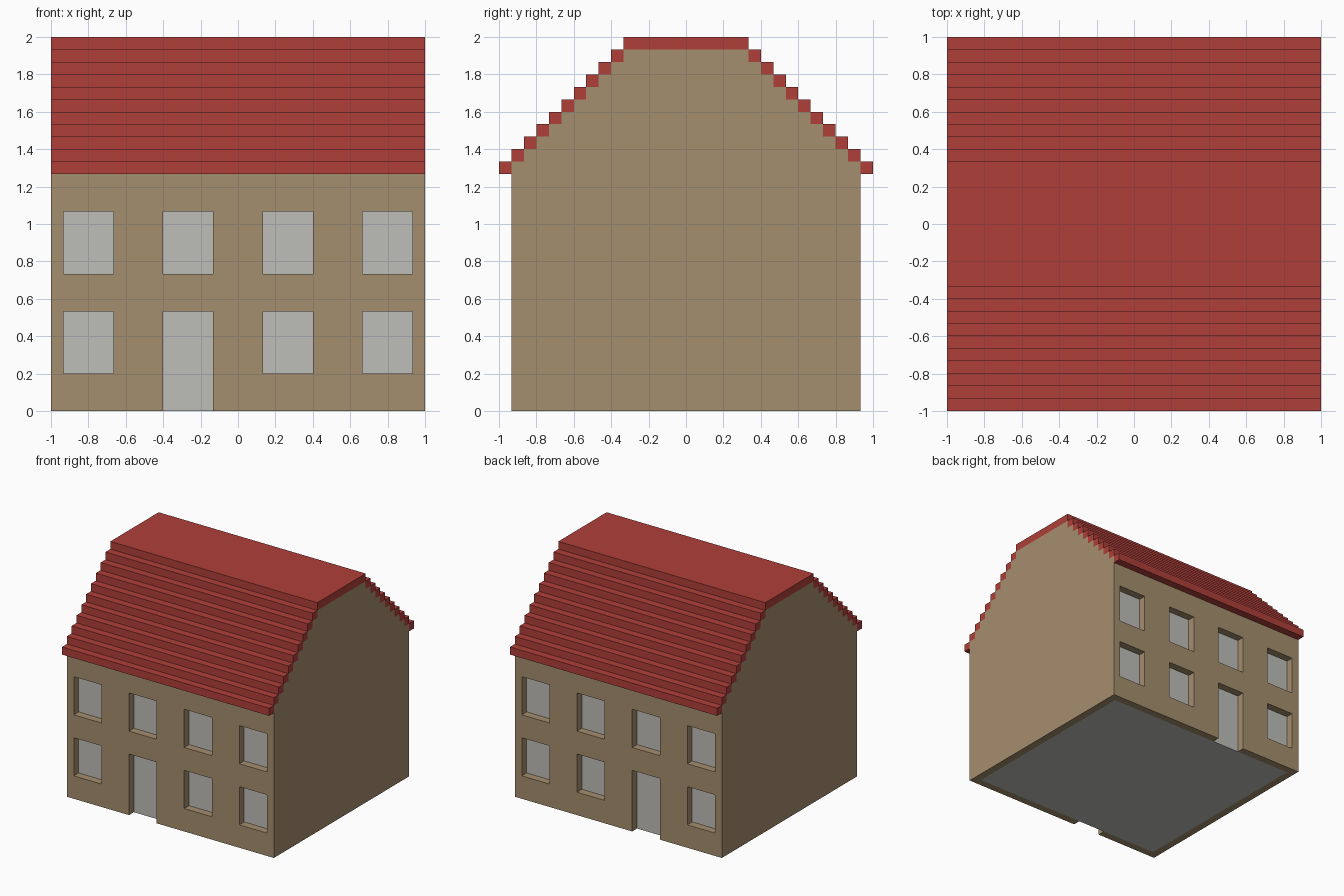
import bpy
import bmesh

cube = bpy.data.objects.get("Cube")
if cube:
    bpy.data.objects.remove(cube, do_unlink=True)

U = 2 / 30            # one building module: wall thickness, course height
EAVES = 19 * U        # height where the roof begins
STEPS = 10            # roof courses on each slope


def make_material(name, srgb):
    linear = [((c / 255 + 0.055) / 1.055) ** 2.4 for c in srgb] + [1.0]
    mat = bpy.data.materials.new(name)
    mat.use_nodes = True
    mat.diffuse_color = linear
    mat.node_tree.nodes["Principled BSDF"].inputs["Base Color"].default_value = linear
    return mat


tan = make_material("tan wall", (165, 142, 110))
red = make_material("red roof", (175, 63, 57))
grey = make_material("pale grey", (190, 189, 184))


def finish(name, bm, mat):
    bmesh.ops.recalc_face_normals(bm, faces=bm.faces[:])
    mesh = bpy.data.meshes.new(name)
    bm.to_mesh(mesh)
    bm.free()
    mesh.materials.append(mat)
    obj = bpy.data.objects.new(name, mesh)
    bpy.context.collection.objects.link(obj)
    return obj


def boxes(name, spans, mat):
    """One object from boxes given as (x0, x1, y0, y1, z0, z1)."""
    bm = bmesh.new()
    for x0, x1, y0, y1, z0, z1 in spans:
        for v in bmesh.ops.create_cube(bm, size=1)["verts"]:
            v.co = (x1 if v.co.x > 0 else x0,
                    y1 if v.co.y > 0 else y0,
                    z1 if v.co.z > 0 else z0)
    return finish(name, bm, mat)


def cut(target, cutter):
    mod = target.modifiers.new("cut", 'BOOLEAN')
    mod.operation = 'DIFFERENCE'
    mod.solver = 'EXACT'
    mod.object = cutter
    bpy.context.view_layer.objects.active = target
    bpy.ops.object.modifier_apply(modifier=mod.name)
    bpy.data.objects.remove(cutter, do_unlink=True)


# Walls: stepped gable profile extruded along x
half = [(14 * U, 0)]
for i in range(STEPS):
    y, z = (14 - i) * U, EAVES + i * U
    if i:
        half.append((y, z))
    half.append((y, z + U))
profile = half + [(-y, z) for y, z in reversed(half)]
bm = bmesh.new()
gable = bm.faces.new([bm.verts.new((-1, y, z)) for y, z in profile])
side = bmesh.ops.extrude_face_region(bm, geom=[gable])["geom"]
bmesh.ops.translate(bm, vec=(2, 0, 0),
                    verts=[g for g in side if isinstance(g, bmesh.types.BMVert)])
walls = finish("walls", bm, tan)

# Hollow out the rooms, open at the bottom
cut(walls, boxes("room_cutter", [(-14 * U, 14 * U, -13 * U, 13 * U, -U, EAVES)], tan))

# Window and door openings pass through both long walls
openings = []
for x in (-14, -6, 2, 10):
    door = x == -6
    openings.append((x * U, (x + 4) * U, -1.2, 1.2, -U if door else 3 * U, 8 * U))
    openings.append((x * U, (x + 4) * U, -1.2, 1.2, 11 * U, 16 * U))
cut(walls, boxes("opening_cutter", openings, tan))

# Pale core shows as the window panes, doors and floor
boxes("panes_and_floor", [(-14 * U, 14 * U, -13 * U, 13 * U, 0, EAVES)], grey)

# Roof: stepped courses on both slopes, closed by a flat ridge
courses = []
for i in range(STEPS):
    inner, outer, z = (14 - i) * U, (15 - i) * U, EAVES + i * U
    courses.append((-1, 1, inner, outer, z, z + U))
    courses.append((-1, 1, -outer, -inner, z, z + U))
boxes("roof_courses", courses, red)
boxes("roof_ridge", [(-1, 1, -5 * U, 5 * U, 2 - U, 2)], red)
